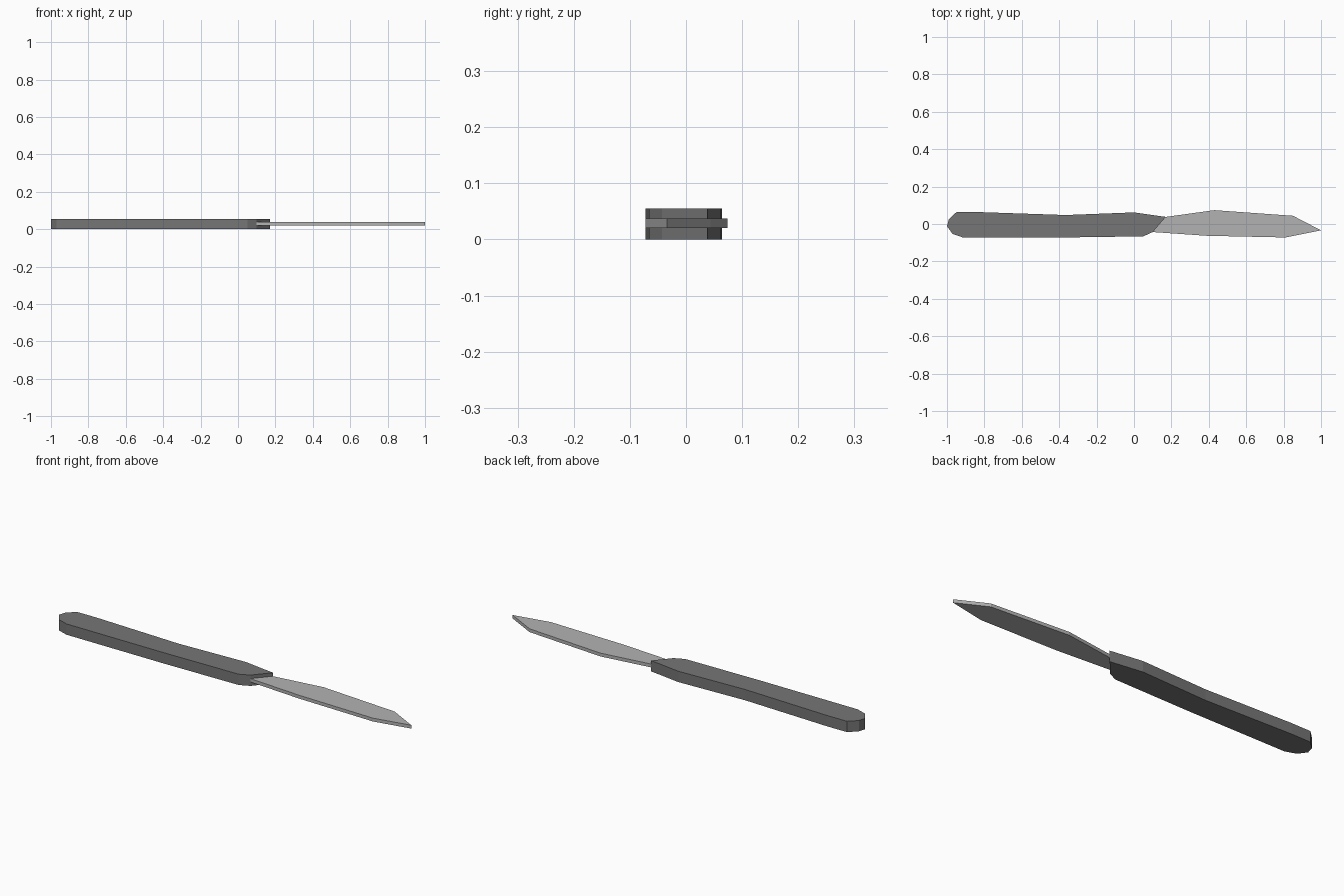
import bpy, bmesh

if "Cube" in bpy.data.objects:
    bpy.data.objects.remove(bpy.data.objects["Cube"])


def plate(name, outline, z0, z1, grey, open_end=False):
    """Extrude a flat outline (x, y) from z0 to z1; optionally skip the closing wall."""
    bm = bmesh.new()
    low = [bm.verts.new((x, y, z0)) for x, y in outline]
    high = [bm.verts.new((x, y, z1)) for x, y in outline]
    bm.faces.new(low)
    bm.faces.new(high)
    n = len(outline)
    for i in range(n - 1 if open_end else n):
        j = (i + 1) % n
        bm.faces.new((low[i], low[j], high[j], high[i]))
    bmesh.ops.recalc_face_normals(bm, faces=bm.faces)
    mesh = bpy.data.meshes.new(name)
    bm.to_mesh(mesh)
    bm.free()
    mat = bpy.data.materials.new(name + "_grey")
    mat.diffuse_color = (grey, grey, grey, 1)
    mat.use_nodes = True
    mat.node_tree.nodes["Principled BSDF"].inputs["Base Color"].default_value = mat.diffuse_color
    mesh.materials.append(mat)
    obj = bpy.data.objects.new(name, mesh)
    bpy.context.collection.objects.link(obj)
    return obj


# Handle: rounded butt, slight waist, slanted front end
handle_outline = [
    (0.10, -0.043), (0.17, 0.038), (0.0, 0.062), (-0.365, 0.048),
    (-0.84, 0.064), (-0.95, 0.063), (-0.99, 0.025), (-1.0, -0.012),
    (-0.97, -0.053), (-0.915, -0.072), (-0.37, -0.072), (0.05, -0.066),
]
plate("handle", handle_outline, 0.0, 0.055, 0.18)

# Blade: thin leaf shape starting on the slanted end of the handle
blade_outline = [
    (0.10, -0.043), (0.39, -0.063), (0.81, -0.072), (1.0, -0.034),
    (0.85, 0.044), (0.43, 0.074), (0.17, 0.038),
]
plate("blade", blade_outline, 0.020, 0.037, 0.45, open_end=True)
